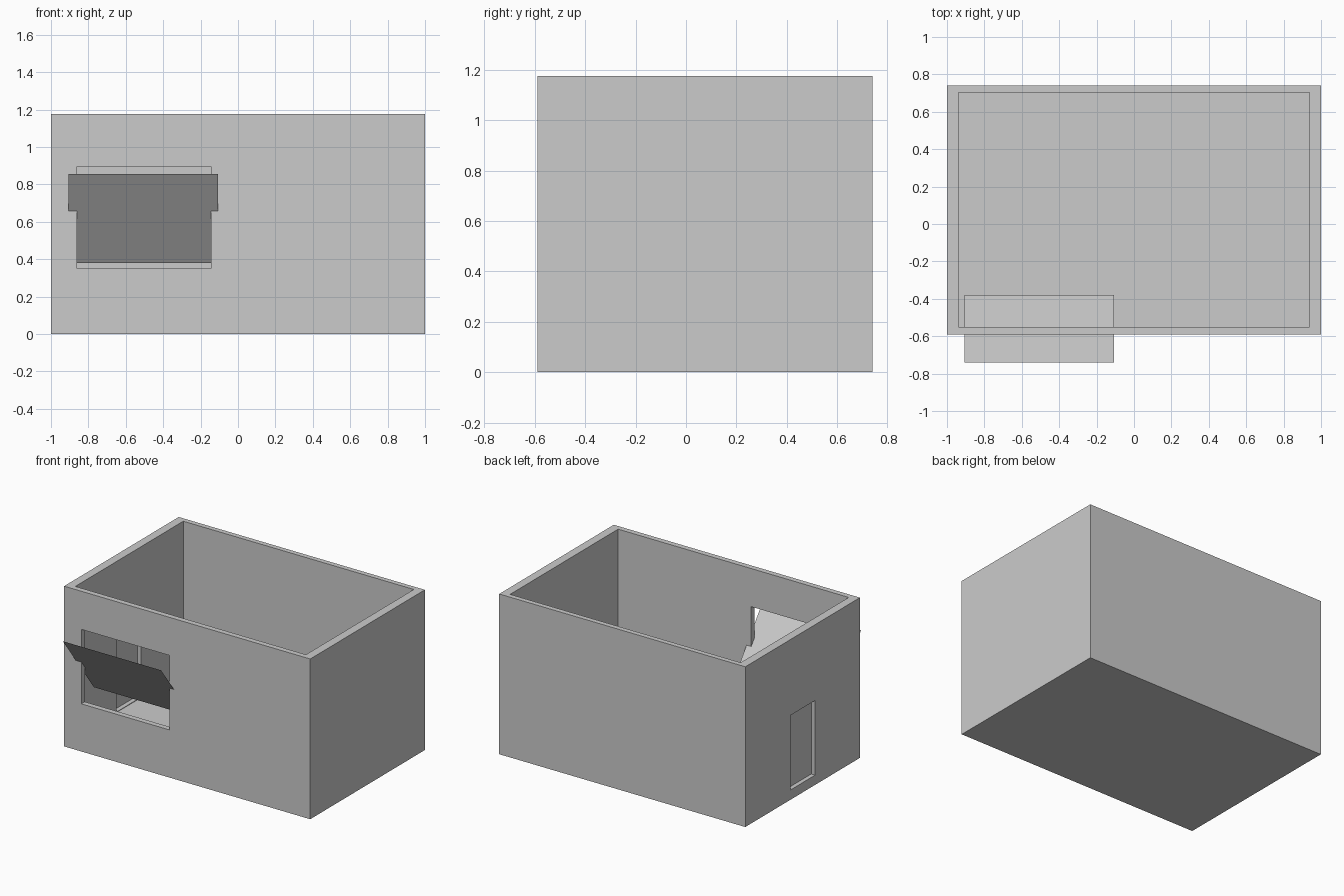
import bpy

if "Cube" in bpy.data.objects:
    bpy.data.objects.remove(bpy.data.objects["Cube"])


def box(name, lo, hi):
    """Axis-aligned box between two corners."""
    bpy.ops.mesh.primitive_cube_add(size=1, location=[(a + b) / 2 for a, b in zip(lo, hi)])
    ob = bpy.context.object
    ob.name = name
    ob.scale = [b - a for a, b in zip(lo, hi)]
    bpy.ops.object.transform_apply(location=True, rotation=False, scale=True)
    return ob


def sheet(name, corners):
    """Single flat quad with no thickness."""
    me = bpy.data.meshes.new(name)
    me.from_pydata(corners, [], [(0, 1, 2, 3)])
    ob = bpy.data.objects.new(name, me)
    bpy.context.collection.objects.link(ob)
    return ob


def cut(target, name, lo, hi):
    """Subtract a box from the target."""
    cutter = box(name, lo, hi)
    cutter.hide_render = True
    cutter.display_type = 'WIRE'
    mod = target.modifiers.new(name, 'BOOLEAN')
    mod.operation = 'DIFFERENCE'
    mod.solver = 'EXACT'
    mod.object = cutter


# Open-topped room shell with floor
walls = box("room_walls", (-1, -0.59, 0), (1, 0.74, 1.177))
cut(walls, "room_cavity", (-0.937, -0.55, 0.068), (0.937, 0.703, 1.5))
cut(walls, "window_opening", (-0.86, -0.7, 0.35), (-0.145, -0.48, 0.897))
cut(walls, "doorway_opening", (-1.1, -0.07, 0.072), (-0.88, 0.215, 0.62))

# Tilted window flap, passing through the front wall
x0, x1 = -0.905, -0.107
sheet("window_flap", [(x0, -0.74, 0.855), (x0, -0.38, 0.38),
                      (x1, -0.38, 0.38), (x1, -0.74, 0.855)])

# Thin door set in the middle of the left wall
sheet("door", [(-0.969, -0.07, 0.072), (-0.969, 0.215, 0.072),
               (-0.969, 0.215, 0.62), (-0.969, -0.07, 0.62)])
